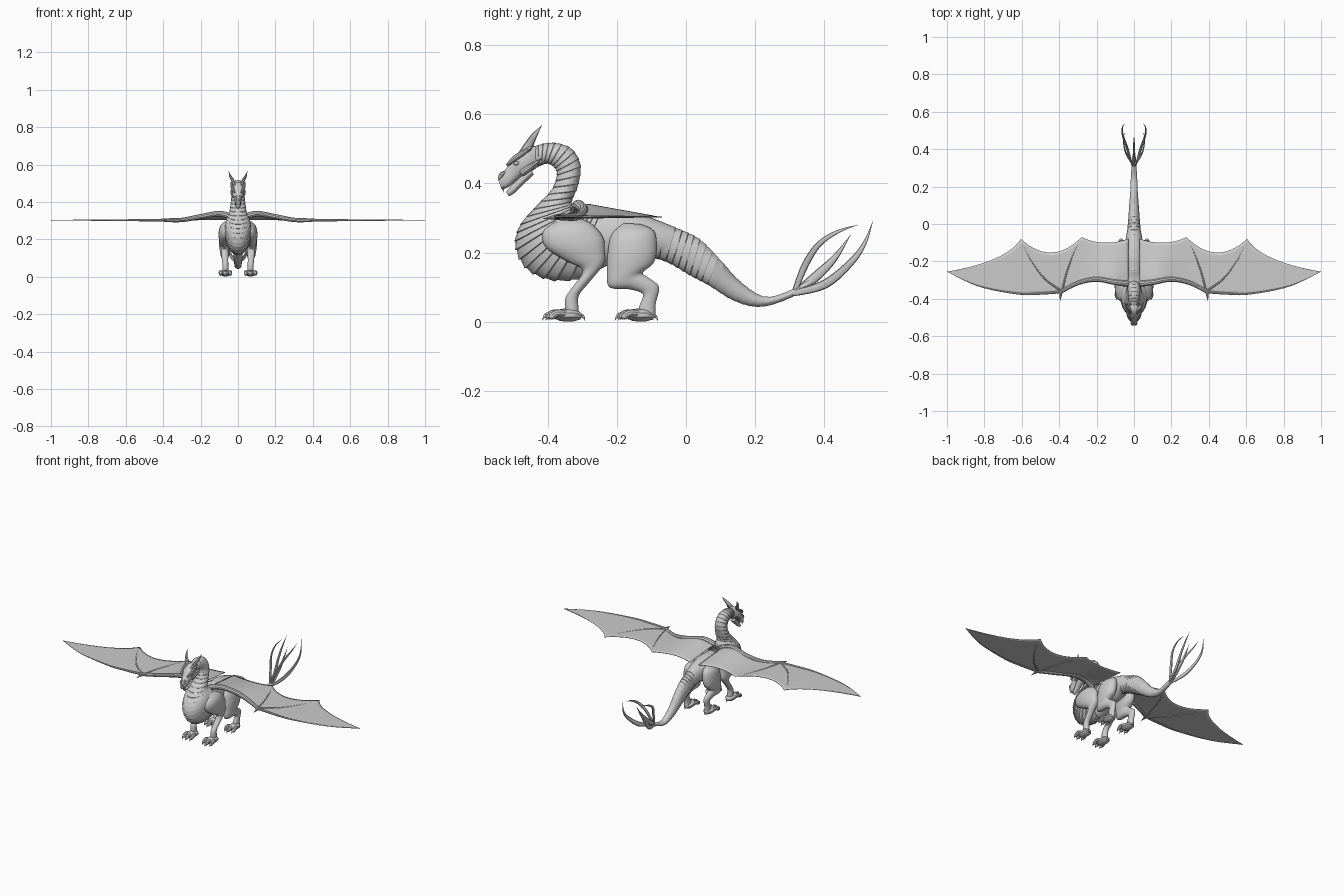
import bpy, bmesh, math
from mathutils import Vector


def spline(pts, t):
    """Catmull-Rom sample of equal-length tuples, t in 0..1"""
    n = len(pts) - 1
    i = min(int(t * n), n - 1)
    u = t * n - i
    p0, p1, p2, p3 = (pts[min(max(k, 0), n)] for k in (i - 1, i, i + 1, i + 2))
    return [0.5 * (2 * b + (c - a) * u + (2 * a - 5 * b + 4 * c - d) * u * u
            + (3 * b - a - 3 * c + d) * u ** 3) for a, b, c, d in zip(p0, p1, p2, p3)]


def finish(name, rings, mirror=False, closed=True, thick=0, angle=35):
    """Skin a list of point rings into an object"""
    bm = bmesh.new()
    vs = [[bm.verts.new(p) for p in r] for r in rings]
    m = len(rings[0])
    for a, b in zip(vs, vs[1:]):
        for j in range(m if closed else m - 1):
            k = (j + 1) % m
            bm.faces.new((a[j], a[k], b[k], b[j]))
    if closed:
        bm.faces.new(vs[0])
        bm.faces.new(vs[-1])
    bmesh.ops.remove_doubles(bm, verts=bm.verts, dist=1e-5)
    bmesh.ops.recalc_face_normals(bm, faces=bm.faces)
    me = bpy.data.meshes.new(name)
    bm.to_mesh(me)
    bm.free()
    ob = bpy.data.objects.new(name, me)
    bpy.context.collection.objects.link(ob)
    if thick:
        s = ob.modifiers.new("thickness", 'SOLIDIFY')
        s.thickness, s.offset = thick, 0
    if mirror:
        ob.modifiers.new("mirror", 'MIRROR').use_mirror_merge = False
    bpy.ops.object.select_all(action='DESELECT')
    ob.select_set(True)
    bpy.context.view_layer.objects.active = ob
    bpy.ops.object.shade_smooth_by_angle(angle=math.radians(angle))
    return ob


def loft(name, st, n=30, ridge=0.0, mirror=False, sides=24, power=1.0):
    """Stations: edge point A (y,z), edge point B (y,z), half width, x centre"""
    rings = []
    for k in range(n + 1):
        steps = [(k / n, 1)] if not ridge or k in (0, n) else \
            [(k / n - 0.12 / n, 1 + ridge), (k / n, 1 - ridge)]
        for t, s in steps:
            ay, az, by, bz, w, x = spline(st, t)
            ring = []
            for j in range(sides):
                a = 2 * math.pi * j / sides
                c = math.copysign(abs(math.cos(a)) ** power, math.cos(a)) * s
                d = math.copysign(abs(math.sin(a)) ** power, math.sin(a)) * s
                ring.append((x + w * d, (ay + by) / 2 + (ay - by) / 2 * c,
                             (az + bz) / 2 + (az - bz) / 2 * c))
            rings.append(ring)
    return finish(name, rings, mirror, angle=25 if ridge else 40)


def tube(name, pts, n=14, flat=1.0, mirror=True, sides=10):
    """Round tube through points (x, y, z, radius)"""
    rings = []
    for k in range(n + 1):
        p = spline(pts, k / n)
        a, b = spline(pts, max(k / n - .01, 0)), spline(pts, min(k / n + .01, 1))
        tan = (Vector(b[:3]) - Vector(a[:3])).normalized()
        u = tan.cross(Vector((1, 0.01, 0.02))) if abs(tan.x) < .85 else tan.cross(Vector((0, 1, 0)))
        u.normalize()
        v = tan.cross(u)
        r = max(p[3], 0.0006)
        rings.append([Vector(p[:3]) + r * (u * math.cos(q) + v * flat * math.sin(q))
                      for q in (2 * math.pi * j / sides for j in range(sides))])
    return finish(name, rings, mirror)


# Banded neck, chest and trunk
neck = [(-.45, .50, -.435, .445, .022), (-.42, .513, -.422, .45, .027), (-.38, .517, -.402, .457, .03),
        (-.33, .50, -.382, .447, .033), (-.304, .45, -.373, .425, .035), (-.313, .39, -.388, .382, .04),
        (-.33, .348, -.437, .33, .048), (-.32, .335, -.482, .275, .062), (-.30, .33, -.493, .215, .07),
        (-.28, .326, -.46, .152, .07), (-.26, .323, -.39, .12, .066), (-.235, .32, -.30, .122, .06)]
loft("neck_and_chest", [s + (0,) for s in neck], 27, 0.022)
trunk = [(-.29, .325, -.36, .13, .06), (-.235, .32, -.30, .125, .06), (-.19, .32, -.22, .165, .055),
         (-.13, .31, -.15, .172, .054), (-.075, .291, -.10, .187, .046), (-.03, .272, -.06, .18, .038)]
loft("trunk", [s + (0,) for s in trunk], 24)

# Banded tail
tail = [(-.09, .295, -.11, .19, .046), (-.02, .268, -.05, .17, .036), (.04, .238, .01, .135, .031),
        (.10, .178, .068, .104, .027), (.155, .118, .14, .06, .022), (.225, .073, .215, .043, .018),
        (.295, .088, .30, .068, .014), (.36, .125, .37, .11, .009)]
loft("tail", [s + (0,) for s in tail], 24, 0.02)

# Curved tail blades
tube("lower_tail_blade", [(.005, .30, .08, .008), (.035, .40, .108, .013), (.06, .475, .17, .010),
                          (.062, .515, .225, .006), (.048, .54, .29, 0)], 20, .5)
tube("upper_tail_blade", [(.004, .315, .09, .008), (.022, .345, .165, .010), (.045, .385, .225, .008),
                          (.056, .44, .261, .005), (.05, .497, .28, 0)], 20, .5)
tube("middle_tail_blade", [(0, .32, .085, .012), (0, .38, .135, .014), (0, .43, .185, .009),
                           (0, .475, .25, 0)], 14, .5, False)

# Head: skull, jaw, horns, brows, cheek spikes
skull = [(-.43, .507, -.425, .45, .02), (-.465, .505, -.443, .437, .031), (-.493, .48, -.468, .425, .033),
         (-.51, .456, -.49, .408, .024), (-.528, .432, -.515, .388, .019), (-.542, .41, -.533, .383, .012)]
loft("skull", [s + (0,) for s in skull], 20, power=.8)
jaw = [(-.45, .445, -.44, .425, .024), (-.485, .413, -.472, .395, .019),
       (-.51, .388, -.498, .37, .014), (-.52, .375, -.512, .363, .008)]
loft("lower_jaw", [s + (0,) for s in jaw], 12)
tube("horn", [(.018, -.47, .485, .014), (.028, -.452, .515, .012), (.042, -.437, .54, .008),
              (.05, -.417, .567, 0)], 12, .7)
tube("brow", [(.018, -.517, .452, .004), (.029, -.495, .472, .008), (.034, -.465, .492, .007),
              (.038, -.44, .51, 0)])
tube("cheek_spike", [(.022, -.475, .43, .011), (.031, -.45, .447, .009), (.038, -.42, .47, 0)])
tube("nostril", [(.008, -.52, .432, .005), (.011, -.533, .425, .007), (.008, -.542, .41, .002)])
tube("eye", [(.028, -.498, .455, .001), (.031, -.49, .458, .006), (.03, -.481, .461, .001)])
tube("fang", [(.012, -.53, .39, .004), (.013, -.527, .374, 0)], 4)

# Legs
front = [(-.37, .298, -.32, .302, .012, .05), (-.413, .262, -.275, .285, .03, .064),
         (-.405, .215, -.24, .245, .034, .07), (-.345, .175, -.235, .205, .028, .072),
         (-.298, .148, -.237, .168, .021, .072), (-.328, .10, -.277, .117, .018, .07),
         (-.348, .07, -.31, .075, .016, .068), (-.35, .04, -.31, .035, .017, .067),
         (-.35, .015, -.31, .01, .017, .067)]
loft("front_leg", front, 32, mirror=True)
hind = [(-.18, .285, -.13, .282, .012, .045), (-.215, .252, -.092, .262, .032, .058),
        (-.226, .20, -.084, .21, .037, .064), (-.228, .15, -.095, .168, .032, .068),
        (-.222, .10, -.125, .142, .024, .07), (-.165, .094, -.105, .125, .018, .07),
        (-.125, .08, -.078, .10, .015, .069), (-.135, .045, -.088, .05, .015, .068),
        (-.14, .015, -.088, .012, .018, .067)]
loft("hind_leg", hind, 32, mirror=True)

# Feet with toes and claws
for part, y in (("front", -.335), ("hind", -.125)):
    tube(part + "_foot_pad", [(.067, y + .032, .014, .008), (.067, y + .01, .019, .018),
                              (.067, y - .03, .019, .017), (.067, y - .045, .014, .008)], 10, 1.5)
    for i, dx in enumerate((-.025, 0, .025)):
        x, f = .067 + dx, y - (.01 if dx == 0 else 0)
        tube(f"{part}_toe_{i}", [(.067 + dx * .6, y - .01, .022, .01), (x, f - .035, .025, .011),
                                 (x, f - .053, .015, .010), (x, f - .058, .009, .005)], 10)
        tube(f"{part}_claw_{i}", [(x, f - .045, .022, .006), (x, f - .06, .019, .006),
                                  (x, f - .071, .004, 0)], 8)
    tube(part + "_heel_claw", [(.067, y + .02, .02, .007), (.067, y + .036, .016, .005),
                               (.067, y + .044, .003, 0)], 8)


# Wings
def wing_z(x, y):
    front_amount = min(max((-y - .08) / .2, 0), 1)
    return .303 + .036 * math.exp(-((x - .12) / .1) ** 2) * front_amount


lead = [(.03, -.33), (.1, -.318), (.2, -.302), (.3, -.32), (.385, -.365), (.5, -.376), (.62, -.377),
        (.83, -.335), (1, -.255)]
scallops = [((.03, -.08), (.17, -.125), (.28, -.07)), ((.28, -.07), (.44, -.23), (.605, -.08)),
            ((.605, -.08), (.68, -.2), (1, -.255))]
rows, N = [], 42
for k in range(N + 1):
    l = Vector(spline(lead, k / N))
    i = min(k * 3 // N, 2)
    u = k * 3 / N - i
    a, b, c = (Vector(p) for p in scallops[i])
    e = a * (1 - u) ** 2 + b * 2 * u * (1 - u) + c * u * u
    row = [l.lerp(e, v / 12) for v in range(13)]
    rows.append([(p.x, p.y, wing_z(p.x, p.y)) for p in row])
finish("wing_membrane", rows, True, False, .003, 60)


def bone(name, pts, r0, r1):
    n = len(pts) - 1
    tube(name, [(x, y, wing_z(x, y), r0 + (r1 - r0) * i / n) for i, (x, y) in enumerate(pts)], 20)


bone("wing_arm", [(.03, -.32), (.1, -.312), (.2, -.296), (.3, -.316), (.39, -.363)], .017, .010)
bone("outer_finger", [(.38, -.362), (.5, -.372), (.62, -.373), (.83, -.332), (.995, -.256)], .008, .001)
bone("middle_finger", [(.385, -.36), (.48, -.29), (.56, -.18), (.605, -.082)], .006, .001)
bone("inner_finger", [(.385, -.36), (.36, -.26), (.32, -.15), (.28, -.072)], .006, .001)
tube("wing_claw", [(.388, -.355, .303, .010), (.392, -.38, .302, .007), (.395, -.413, .298, 0)], 8)
